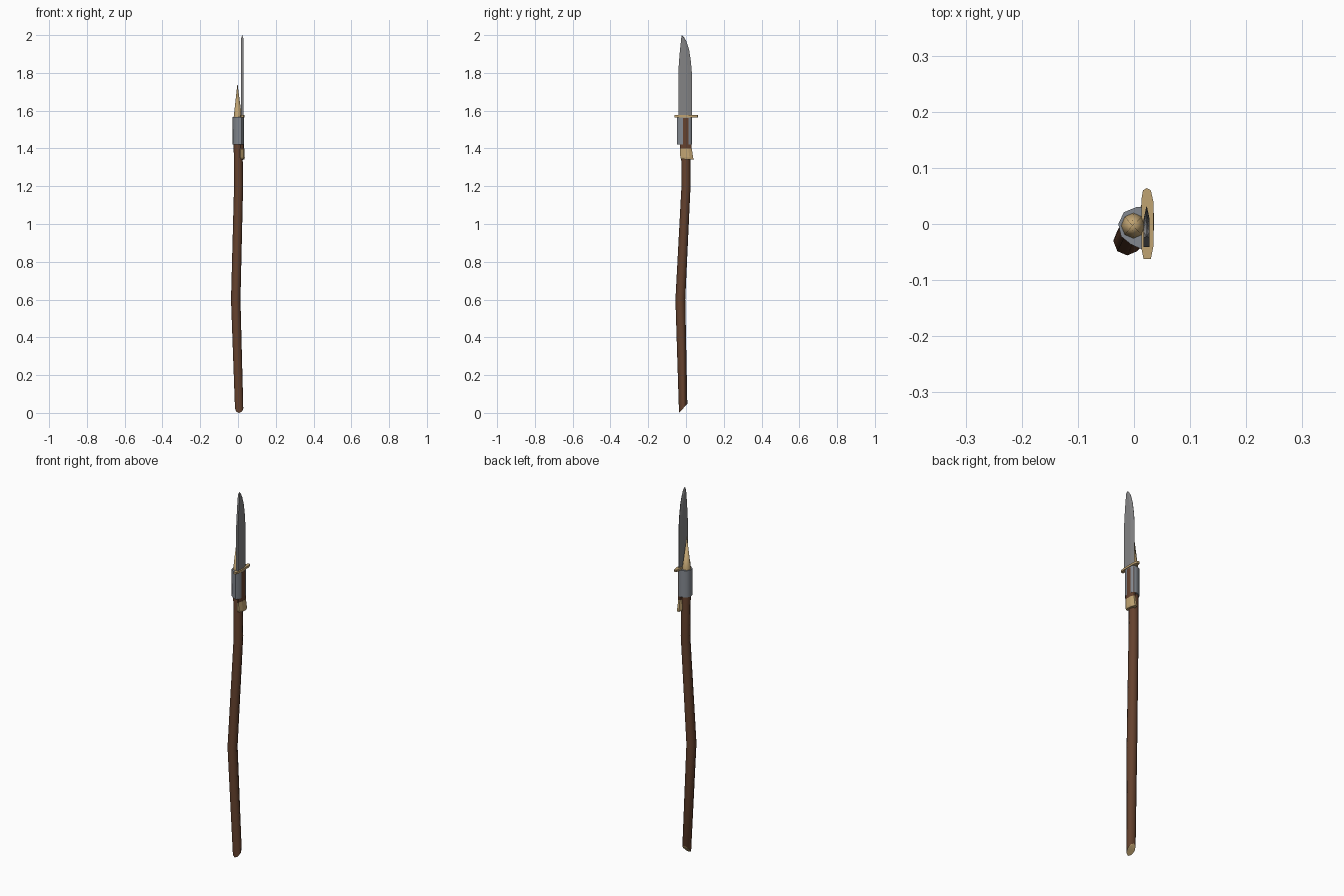
import bpy, bmesh, math

if "Cube" in bpy.data.objects:
    bpy.data.objects.remove(bpy.data.objects["Cube"])


def mat(name, rgb):
    m = bpy.data.materials.new(name)
    m.diffuse_color = (*rgb, 1)
    m.use_nodes = True
    m.node_tree.nodes["Principled BSDF"].inputs["Base Color"].default_value = m.diffuse_color
    return m


WOOD = mat("brown bark", (0.130, 0.054, 0.027))
TAN = mat("bare wood tan", (0.53, 0.37, 0.17))
STEEL = mat("blade steel", (0.23, 0.23, 0.235))
TAPE = mat("grey tape", (0.23, 0.25, 0.28))


def loft(name, rings, mats, smooth=None, rule=None):
    """Skin between rings of equal point count; a 1-point ring closes to a tip."""
    bm = bmesh.new()
    vr = [[bm.verts.new(p) for p in r] for r in rings]
    for a, b in zip(vr, vr[1:]):
        n = len(a)
        for i in range(n):
            j = (i + 1) % n
            if len(b) == 1:
                bm.faces.new((a[i], a[j], b[0]))
            else:
                bm.faces.new((a[i], a[j], b[j], b[i]))
    bm.faces.new(vr[0][::-1])
    if len(vr[-1]) > 1:
        bm.faces.new(vr[-1])
    bmesh.ops.recalc_face_normals(bm, faces=bm.faces)
    if rule:
        for f in bm.faces:
            f.material_index = rule(f)
    me = bpy.data.meshes.new(name)
    bm.to_mesh(me)
    bm.free()
    ob = bpy.data.objects.new(name, me)
    bpy.context.collection.objects.link(ob)
    for m in mats:
        me.materials.append(m)
    if smooth:
        bpy.ops.object.select_all(action='DESELECT')
        ob.select_set(True)
        bpy.context.view_layer.objects.active = ob
        bpy.ops.object.shade_smooth_by_angle(angle=math.radians(smooth))
    return ob


def oval(cx, cy, z, rx, ry, n=8, slope=0.0, off=0.0):
    pts = []
    for i in range(n):
        a = 2 * math.pi * i / n + off
        y = ry * math.sin(a)
        pts.append((cx + rx * math.cos(a), cy + y, z + slope * y))
    return pts


# Crooked shaft: slanted cut at the foot, carved point at the top
shaft = [
    oval(0.006, -0.015, 0.024, 0.022, 0.022, slope=1.1),
    oval(-0.012, -0.030, 0.60, 0.025, 0.026),
    oval(0.003, 0.0, 1.20, 0.024, 0.024),
    oval(-0.001, -0.003, 1.555, 0.023, 0.024),
    [(-0.003, -0.003, 1.745)],
]
loft("shaft", shaft, [WOOD, TAN], smooth=50,
     rule=lambda f: int(f.calc_center_median().z > 1.56 or len(f.verts) > 4))

# Tape binding: rounded round the shaft, flat over the knife grip
outline = [(0.032, -0.030), (0.032, 0.022), (0.024, 0.031), (0.004, 0.030),
           (-0.018, 0.021), (-0.028, 0.0), (-0.023, -0.022),
           (-0.006, -0.036), (0.018, -0.047)]
loft("tape_wrap", [[(x, y, z) for x, y in outline] for z in (1.42, 1.566)],
     [TAPE], smooth=60)

# Knife grip and flared pommel
loft("knife_grip", [oval(0.021, -0.001, z, 0.0125, 0.034, off=math.pi / 8)
                    for z in (1.395, 1.56)], [WOOD], smooth=50)
loft("knife_pommel", [
    oval(0.021, 0.006, 1.342, 0.014, 0.036, off=math.pi / 8, slope=-0.06),
    oval(0.021, 0.004, 1.352, 0.016, 0.037, off=math.pi / 8, slope=-0.06),
    oval(0.021, -0.001, 1.400, 0.013, 0.034, off=math.pi / 8)], [TAN])

# Guard plate
guard = [(0.013, -0.042), (0.017, -0.062), (0.030, -0.062), (0.035, -0.038),
         (0.035, 0.038), (0.030, 0.060), (0.023, 0.064), (0.016, 0.060),
         (0.013, 0.042)]
loft("knife_guard", [[(x, y, z) for x, y in guard] for z in (1.565, 1.576)], [TAN])

# Blade: (z, back y, ground line y, edge y), wedge cross-section
stations = [(1.57, -0.040, 0.008, 0.031), (1.80, -0.041, 0.008, 0.031),
            (1.86, -0.037, 0.006, 0.026), (1.92, -0.032, 0.001, 0.017),
            (1.965, -0.027, -0.007, 0.003), (1.985, -0.025, -0.014, -0.008)]
cx, t = 0.0225, 0.0055
blade = [[(cx - t, b, z), (cx + t, b, z), (cx + t, g, z),
          (cx + 0.0006, e, z), (cx - 0.0006, e, z), (cx - t, g, z)]
         for z, b, g, e in stations]
blade.append([(cx, -0.022, 2.0)])
loft("knife_blade", blade, [STEEL])
